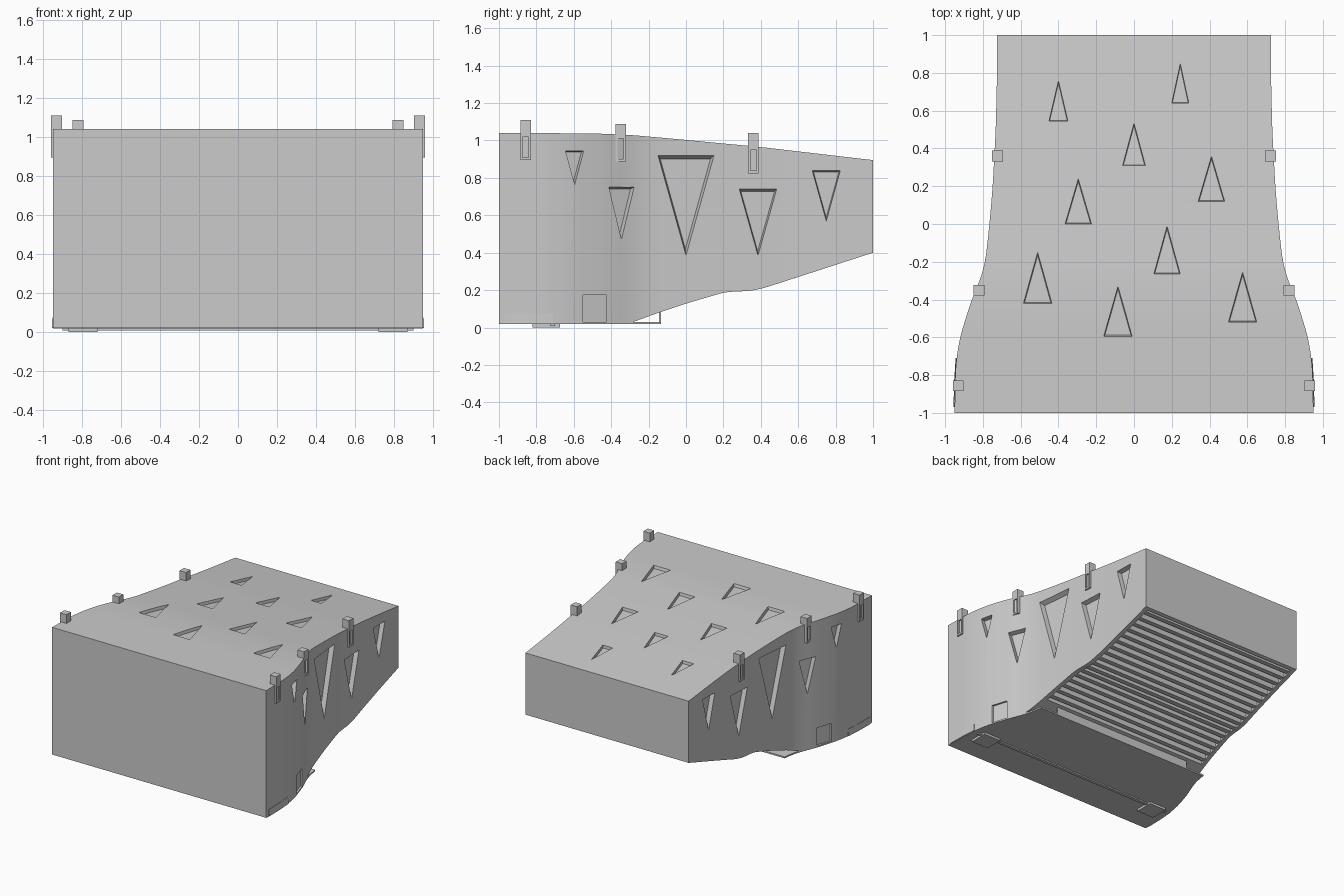
import bpy, bmesh, math
from mathutils import Vector, Matrix

if "Cube" in bpy.data.objects:
    bpy.data.objects.remove(bpy.data.objects["Cube"])

WIDTH = [(-1, .95), (-.75, .945), (-.6, .922), (-.4, .86), (-.3, .815), (-.2, .787),
         (0, .765), (.2, .748), (.5, .732), (.75, .726), (1, .724)]
TOP = [(-1, 1.04), (-.5, 1.038), (-.3, 1.03), (0, 1.003), (.4, .965), (1, .895)]
BOTTOM = [(-1, .02), (-.31, .02), (-.15, .078), (0, .128), (.2, .187), (.26, .193),
          (.34, .195), (.42, .212), (1, .40)]


def linear(tab, y):
    for (a, p), (b, q) in zip(tab, tab[1:]):
        if y <= b:
            return p + (q - p) * (y - a) / (b - a)
    return tab[-1][1]


def soft(tab, y, r=.06):
    # averaged lookup rounds the bends in a profile
    r = min(r, y + 1, 1 - y)
    return sum(linear(tab, y + r * k / 4) for k in range(-4, 5)) / 9


def half_width(y): return soft(WIDTH, y)
def top_z(y): return soft(TOP, y)
def bottom_z(y): return soft(BOTTOM, y, .025)


def loft(bm, rings):
    # skin a row of matching rings and cap the ends
    vs = [[bm.verts.new(p) for p in r] for r in rings]
    for a, b in zip(vs, vs[1:]):
        for i in range(len(a)):
            j = (i + 1) % len(a)
            bm.faces.new((a[i], a[j], b[j], b[i]))
    bm.faces.new(vs[0])
    bm.faces.new(vs[-1][::-1])


def span(bm, y0, y1, n, w, lo, hi):
    rings = []
    for i in range(n + 1):
        y = y0 + (y1 - y0) * i / n
        rings.append([(-w(y), y, lo(y)), (w(y), y, lo(y)), (w(y), y, hi(y)), (-w(y), y, hi(y))])
    loft(bm, rings)


def box(bm, x0, x1, y0, y1, z0, z1):
    loft(bm, [[(x0, y, z0), (x1, y, z0), (x1, y, z1), (x0, y, z1)] for y in (y0, y1)])


def finish(name, bm, smooth=False):
    bmesh.ops.recalc_face_normals(bm, faces=bm.faces)
    me = bpy.data.meshes.new(name)
    bm.to_mesh(me)
    bm.free()
    ob = bpy.data.objects.new(name, me)
    bpy.context.collection.objects.link(ob)
    bpy.ops.object.select_all(action='DESELECT')
    bpy.context.view_layer.objects.active = ob
    ob.select_set(True)
    if smooth:
        bpy.ops.object.shade_smooth_by_angle(angle=math.radians(20))
    return ob


def tri_cutter(bm, tri, mat, depth, inner):
    # tapered triangular pocket, local z pointing out of the surface
    c = sum((Vector(p) for p in tri), Vector((0, 0))) / 3
    rings = []
    for s, z in ((inner, -depth), (1, 0), (1 + (1 - inner) * .6, depth * .6)):
        rings.append([mat @ Vector((*(c + (Vector(p) - c) * s), z)) for p in tri])
    loft(bm, rings)


def frame(u, v, n, o):
    return Matrix.Translation(o) @ Matrix((u, v, n)).transposed().to_4x4()


# housing
bm = bmesh.new()
span(bm, -1, 1, 64, half_width, bottom_z, top_z)
body = finish("housing", bm)

# pockets: side triangles, side slots, top triangles, grille recess
cut = bmesh.new()
SIDE = [(-.595, .945, .05, .765), (-.345, .75, .072, .47), (0, .92, .15, .385),
        (.385, .74, .10, .385), (.75, .84, .075, .57)]
for s in (1, -1):
    for y, z1, h, z0 in SIDE:
        slope = (half_width(y + h) - half_width(y - h)) / (2 * h)
        u = Vector((s * slope, 1, 0)).normalized()
        n = Vector((s, -slope, 0)).normalized()
        mat = frame(u, Vector((0, 0, 1)), n, Vector((s * half_width(y), y, 0)))
        tri_cutter(cut, [(-h, z1), (h, z1), (0, z0)], mat, .035, .9)
    loft(cut, [[(s * (half_width(y) - .015), y, z), (s * (half_width(y) + .05), y, z),
                (s * (half_width(y) + .05), y, .175), (s * (half_width(y) - .015), y, .175)]
               for y in (-.55, -.425) for z in (-.02,)])
TOPS = [(-.40, .545, .05, .76), (.245, .64, .045, .85), (0, .31, .06, .535),
        (.41, .12, .07, .36), (-.295, 0, .07, .24), (.175, -.265, .07, -.01),
        (-.51, -.42, .075, -.15), (-.085, -.595, .075, -.33), (.575, -.52, .075, -.255)]
for x, y0, h, y1 in TOPS:
    z0, z1 = top_z(y0), top_z(y1)
    v = Vector((0, y1 - y0, z1 - z0)).normalized()
    n = Vector((1, 0, 0)).cross(v)
    mat = frame(Vector((1, 0, 0)), v, n, Vector((x, y0, z0)))
    tri_cutter(cut, [(-h, 0), (h, 0), (0, y1 - y0)], mat, .022, .92)
span(cut, -.11, .975, 40, lambda y: half_width(y) - .035,
     lambda y: bottom_z(y) - .1, lambda y: bottom_z(y) + .045)
cutter = finish("pocket_cutter", cut)
cutter.hide_render = True
mod = body.modifiers.new("pockets", 'BOOLEAN')
mod.object = cutter
mod.operation = 'DIFFERENCE'
mod.solver = 'EXACT'
bpy.context.view_layer.objects.active = body
bpy.ops.object.modifier_apply(modifier=mod.name)
bpy.data.objects.remove(cutter)
bpy.ops.object.select_all(action='DESELECT')
body.select_set(True)
bpy.ops.object.shade_smooth_by_angle(angle=math.radians(20))

# grille slats under the sloping rear
bm = bmesh.new()
for i in range(17):
    y = -.075 + i * .0635
    w, b = half_width(y) - .03, bottom_z(y)
    box(bm, -w, w, y - .019, y + .019, b + .006, b + .06)
finish("grille_slats", bm)

# floor plate reaching past the housing, with its upturned rear wall
bm = bmesh.new()
span(bm, -.99, -.135, 24, half_width, lambda y: .018, lambda y: .03)
finish("floor_plate", bm)
bm = bmesh.new()
box(bm, -.62, .62, -.145, -.135, .02, .09)
finish("floor_rear_wall", bm)

# hinge rod and feet under the floor
bm = bmesh.new()
box(bm, -.9, .9, -.725, -.70, .008, .025)
for s in (1, -1):
    box(bm, s * .72, s * .87, -.82, -.675, 0, .025)
finish("floor_latches", bm)

# low side strips near the front
bm = bmesh.new()
for s in (1, -1):
    loft(bm, [[(s * (half_width(y) - .01), y, .02), (s * (half_width(y) + .006), y, .02),
               (s * (half_width(y) + .003), y, .075), (s * (half_width(y) - .01), y, .075)]
              for y in (-.97, -.84, -.71)])
finish("side_strips", bm)

# slotted clips along the top edges
bm = bmesh.new()
for s in (1, -1):
    for y in (-.857, -.35, .36):
        w, z = half_width(y), top_z(y)
        up = z + (.07 if y < -.5 else .055 if y < 0 else .07)
        box(bm, s * (w - .045), s * (w + .012), y - .028, y + .028, z - .02, up)
        for d in (-.022, .022):
            box(bm, s * (w - .02), s * (w + .012), y + d - .006, y + d + .006, z - .145, z - .02)
        box(bm, s * (w - .02), s * (w + .012), y - .016, y + .016, z - .145, z - .13)
finish("edge_clips", bm)
